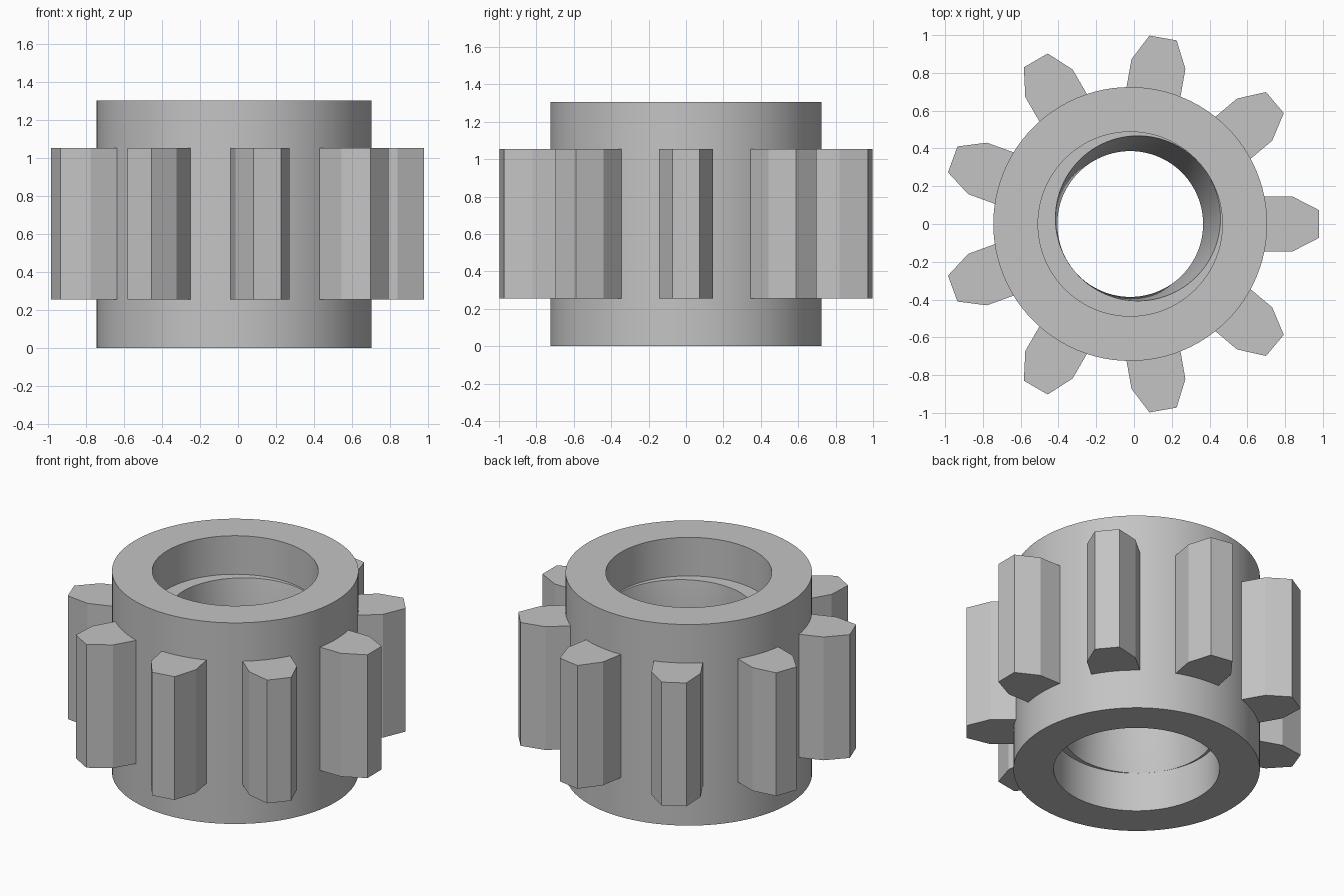
import bpy, bmesh, math

cube = bpy.data.objects.get("Cube")
if cube:
    bpy.data.objects.remove(cube)

CX = -0.02                 # gear axis
HEIGHT, LOW, HIGH = 1.305, 0.255, 1.055
MID = (LOW + HIGH) / 2
SEGMENTS = 96
TEETH = 9

steel = bpy.data.materials.new("plain grey")
steel.use_nodes = True
GREY = (0.55, 0.55, 0.55, 1)
steel.diffuse_color = GREY
steel.node_tree.nodes["Principled BSDF"].inputs["Base Color"].default_value = GREY


def finish(bm, name):
    bmesh.ops.recalc_face_normals(bm, faces=bm.faces)
    mesh = bpy.data.meshes.new(name)
    bm.to_mesh(mesh)
    bm.free()
    mesh.materials.append(steel)
    obj = bpy.data.objects.new(name, mesh)
    bpy.context.collection.objects.link(obj)
    bpy.ops.object.select_all(action="DESELECT")
    obj.select_set(True)
    bpy.context.view_layer.objects.active = obj
    bpy.ops.object.shade_smooth_by_angle(angle=math.radians(25))
    return obj


def ring(bm, radius, z, dx=0.0, dy=0.0):
    step = math.tau / SEGMENTS
    return [bm.verts.new((CX + dx + radius * math.cos(i * step),
                          dy + radius * math.sin(i * step), z))
            for i in range(SEGMENTS)]


# Hub: outer wall, recessed ends and a bore that flares off-centre at both ends
OUTER, RECESS, FLARE, BORE = 0.725, 0.488, 0.437, 0.386
bm = bmesh.new()
rings = [
    ring(bm, OUTER, 0),
    ring(bm, OUTER, HEIGHT),
    ring(bm, RECESS, HEIGHT),
    ring(bm, RECESS, HIGH),
    ring(bm, FLARE, HIGH, 0.041, 0.03),
    ring(bm, BORE, MID),
    ring(bm, FLARE, LOW, -0.041, -0.03),
    ring(bm, RECESS, LOW),
    ring(bm, RECESS, 0),
]
for a, b in zip(rings, rings[1:] + rings[:1]):
    for i in range(SEGMENTS):
        j = (i + 1) % SEGMENTS
        bm.faces.new((a[i], a[j], b[j], b[i]))
finish(bm, "hub")

# Teeth: straight flanks with chamfered tips, repeated around the hub
half_profile = [(0.69, 0.145), (0.86, 0.145), (1.0, 0.073)]
profile = half_profile + [(r, -w) for r, w in reversed(half_profile)]
for n in range(TEETH):
    turn = n * math.tau / TEETH
    c, s = math.cos(turn), math.sin(turn)
    bm = bmesh.new()
    base = bm.faces.new([bm.verts.new((CX + r * c - w * s, r * s + w * c, LOW))
                         for r, w in profile])
    top = bmesh.ops.extrude_face_region(bm, geom=[base])["geom"]
    bmesh.ops.translate(bm, vec=(0, 0, HIGH - LOW),
                        verts=[g for g in top if isinstance(g, bmesh.types.BMVert)])
    finish(bm, f"tooth_{n + 1}")
